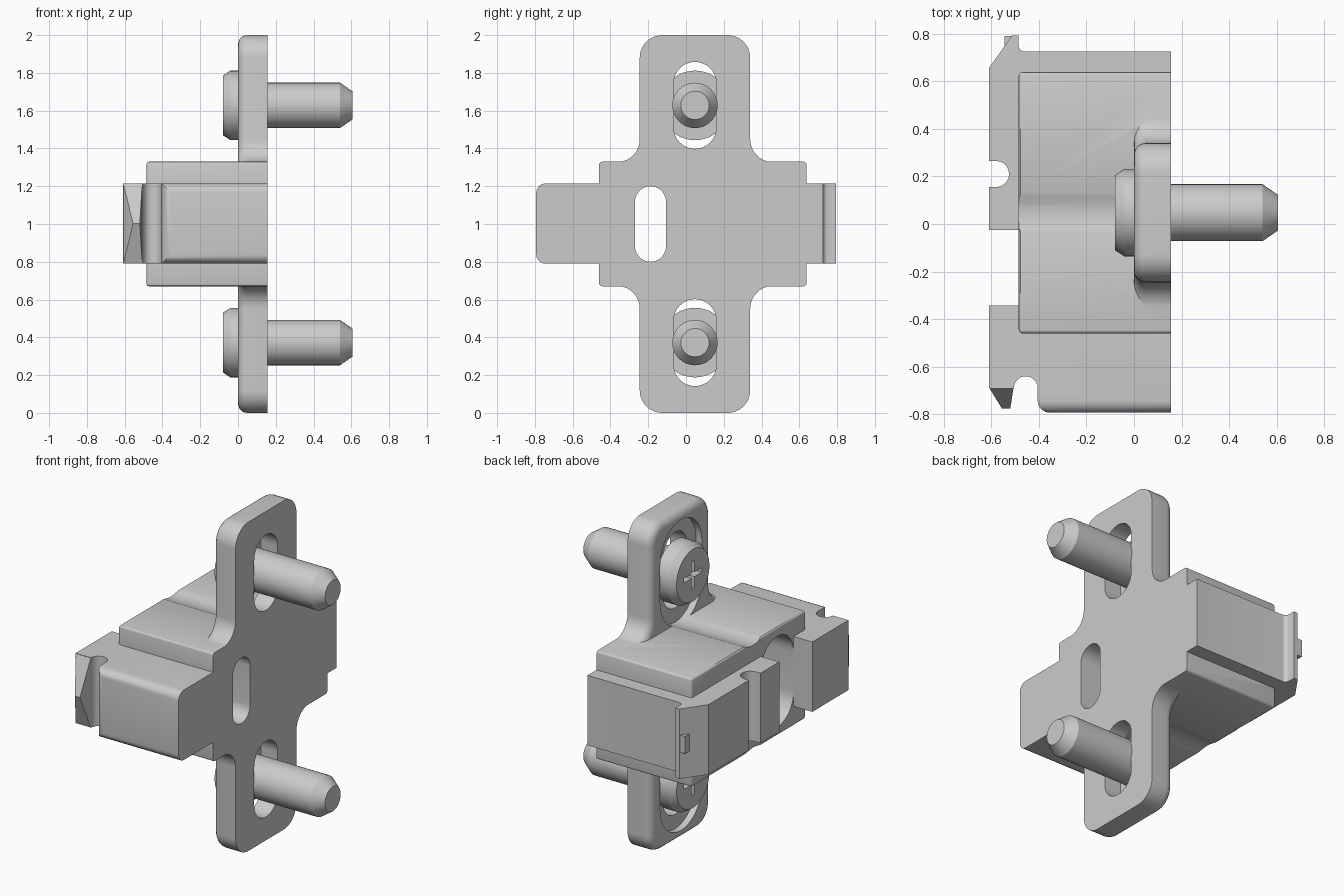
import bpy, bmesh, math
from mathutils import Vector

if "Cube" in bpy.data.objects:
    bpy.data.objects.remove(bpy.data.objects["Cube"])

BACK = 0.155          # x of the flat mounting face
CY = 0.0475           # y centre of flange and screws


def arc(cx, cy, r, a0, a1, n=10):
    return [(cx + r * math.cos(math.radians(a0 + (a1 - a0) * i / n)),
             cy + r * math.sin(math.radians(a0 + (a1 - a0) * i / n))) for i in range(n + 1)]


def obround(cy, cz, r, s):
    return arc(cy, cz + s, r, 0, 180, 20) + arc(cy, cz - s, r, 180, 360, 20)


def finish(name, bm):
    bmesh.ops.recalc_face_normals(bm, faces=bm.faces[:])
    me = bpy.data.meshes.new(name)
    bm.to_mesh(me)
    bm.free()
    ob = bpy.data.objects.new(name, me)
    bpy.context.collection.objects.link(ob)
    return ob


def prism(name, pts, axis, a, b, bevel=0, pick=None, seg=5):
    """Extrude a 2D profile along x (y,z points) or z (x,y points)."""
    bm = bmesh.new()
    put = (lambda p, t: (t, p[0], p[1])) if axis == 'x' else (lambda p, t: (p[0], p[1], t))
    lo = [bm.verts.new(put(p, a)) for p in pts]
    hi = [bm.verts.new(put(p, b)) for p in pts]
    bm.faces.new(lo)
    bm.faces.new(hi)
    n = len(pts)
    for i in range(n):
        j = (i + 1) % n
        bm.faces.new((lo[i], lo[j], hi[j], hi[i]))
    bmesh.ops.recalc_face_normals(bm, faces=bm.faces[:])
    if bevel:
        edges = [e for e in bm.edges if pick is None or all(pick(v.co) for v in e.verts)]
        bmesh.ops.bevel(bm, geom=edges, offset=bevel, segments=seg, profile=0.5, affect='EDGES')
    return finish(name, bm)


def box(name, x, y, z, **kw):
    return prism(name, [(y[0], z[0]), (y[1], z[0]), (y[1], z[1]), (y[0], z[1])], 'x', x[0], x[1], **kw)


def hull(name, pts):
    bm = bmesh.new()
    for p in pts:
        bm.verts.new(p)
    bmesh.ops.convex_hull(bm, input=bm.verts[:])
    return finish(name, bm)


def boolean(ob, other, op):
    m = ob.modifiers.new(op, 'BOOLEAN')
    m.operation, m.object, m.solver = op, other, 'EXACT'
    bpy.context.view_layer.objects.active = ob
    bpy.ops.object.modifier_apply(modifier=m.name)
    bpy.data.objects.remove(other)


def smooth(ob):
    bpy.ops.object.select_all(action='DESELECT')
    ob.select_set(True)
    bpy.context.view_layer.objects.active = ob
    bpy.ops.object.shade_smooth_by_angle(angle=math.radians(28))


# Flange: tall rounded plate flaring into the body, front rim rounded
h, r = 0.2925, 0.12
q = arc(h + r, 0.328 + r, r, 270, 180) + arc(h - r, 1 - r, r, 0, 90)
half = q + [(-u, v) for u, v in reversed(q)]
outline = half + [(-u, -v) for u, v in half]
plate = prism('mounting_plate', [(CY + u, 1 + v) for u, v in outline], 'x', 0, 0.17,
              bevel=0.05, pick=lambda c: c.x < 0.001)

# Central body
body = box('body', (-0.485, 0.19), (-0.46, 0.638), (0.67, 1.33), bevel=0.016, seg=3)

# Cross arm with side notches and latch profile
profile = ([(0.21, 0.725)] + arc(-0.46, 0.75, 0.025, 270, 180, 5) + [(-0.485, 0.793), (-0.512, 0.793),
           (-0.61, 0.655), (-0.61, 0.265)] + arc(-0.58, 0.21, 0.055, 90, -90)
           + [(-0.61, 0.155), (-0.61, -0.69), (-0.505, -0.69)]
           + arc(-0.455, -0.69, 0.05, 180, 0, 14)[1:] + [(-0.405, -0.793), (0.21, -0.793)])
arm = prism('arm', profile, 'z', 0.79, 1.215, bevel=0.05,
            pick=lambda c: c.y < -0.79 and (c.x > -0.41))
boolean(plate, body, 'UNION')
boolean(plate, arm, 'UNION')

# Pointed latch hook and small catch bump at the two arm ends
hook = hull('hook', [(x, y, z) for z in (0.793, 1.212) for x in (-0.607, -0.507) for y in (-0.67, -0.691)]
            + [(-0.555, -0.776, 1.0025), (-0.52, -0.776, 1.0025)])
bump = box('catch', (-0.545, -0.49), (0.7, 0.79), (0.95, 1.055))
boolean(plate, hook, 'UNION')
boolean(plate, bump, 'UNION')

# Flat back, gap in the arm, stepped centre slot
boolean(plate, box('cut', (BACK, 0.5), (-2, 2), (-1, 3)), 'DIFFERENCE')
boolean(plate, box('cut', (-0.8, -0.4852), (-0.342, -0.025), (0.5, 1.5)), 'DIFFERENCE')
boolean(plate, prism('cut', obround(-0.185, 1, 0.156, 0.12), 'x', -0.8, 0.0), 'DIFFERENCE')
boolean(plate, prism('cut', obround(-0.188, 1, 0.082, 0.118), 'x', -0.9, 0.6), 'DIFFERENCE')

# Screw slots with head recesses that also groove the body
for z in (0.372, 1.628):
    boolean(plate, prism('cut', obround(CY, z, 0.2, 0.117), 'x', -0.9, 0.04), 'DIFFERENCE')
    boolean(plate, prism('cut', obround(CY, z, 0.113, 0.117), 'x', -0.9, 0.6), 'DIFFERENCE')
smooth(plate)


# Screws with chamfered heads and tips and a cross drive
def screw(name, z, seg=48):
    bm = bmesh.new()
    rings = []
    for x, rad in ((-0.08, 0.158), (-0.04, 0.184), (0.041, 0.184), (0.041, 0.12), (0.54, 0.12), (0.605, 0.075)):
        rings.append([bm.verts.new((x, CY + rad * math.cos(math.tau * i / seg), z + rad * math.sin(math.tau * i / seg)))
                      for i in range(seg)])
    for a, b in zip(rings, rings[1:]):
        for i in range(seg):
            j = (i + 1) % seg
            bm.faces.new((a[i], a[j], b[j], b[i]))
    bm.faces.new(rings[0])
    bm.faces.new(rings[-1])
    ob = finish(name, bm)
    for w, t in ((0.085, 0.014), (0.014, 0.085)):
        boolean(ob, box('cut', (-0.2, -0.03), (CY - w, CY + w), (z - t, z + t)), 'DIFFERENCE')
    smooth(ob)


screw('lower_screw', 0.372)
screw('upper_screw', 1.628)
